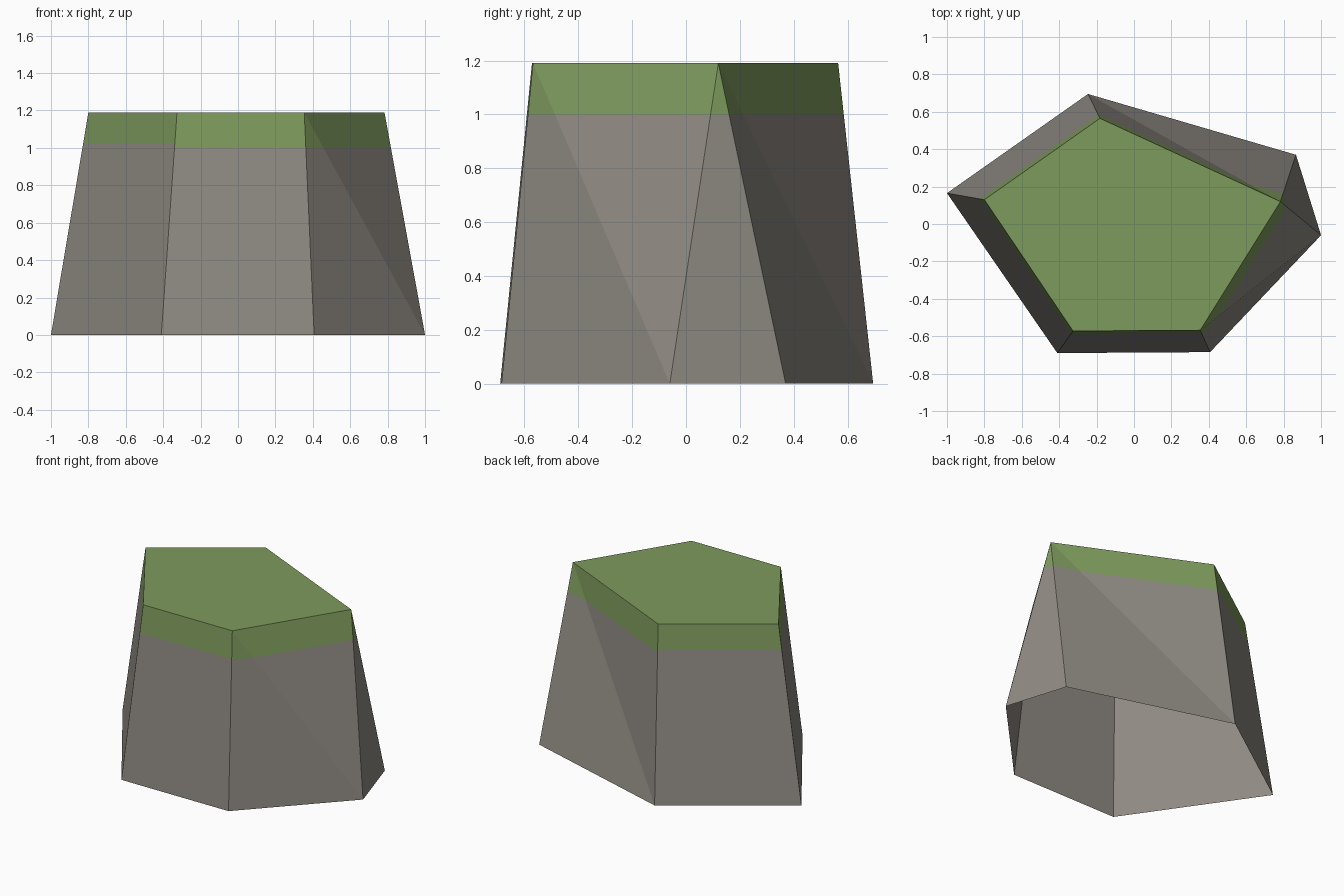
import bpy
import bmesh

if "Cube" in bpy.data.objects:
    bpy.data.objects.remove(bpy.data.objects["Cube"])

HEIGHT = 1.19
# Six-sided foot and five-sided top, both counter-clockwise seen from above
foot = [(-0.41, -0.69), (0.407, -0.685), (1.0, -0.06),
        (0.866, 0.37), (-0.246, 0.695), (-1.0, 0.165)]
crown = [(-0.326, -0.572), (0.354, -0.568), (0.783, 0.12),
         (-0.182, 0.565), (-0.80, 0.13)]


def material(name, color):
    mat = bpy.data.materials.new(name)
    mat.diffuse_color = (*color, 1.0)
    mat.use_nodes = True
    mat.node_tree.nodes["Principled BSDF"].inputs["Base Color"].default_value = mat.diffuse_color
    return mat


bm = bmesh.new()
low = [bm.verts.new((x, y, 0)) for x, y in foot]
top = [bm.verts.new((x, y, HEIGHT)) for x, y in crown]

# Grassy cap (the underside stays open)
bm.faces.new(top)

# Cliff walls: each split from upper left to lower right;
# two foot corners share the right-hand top corner
top_of = [0, 1, 2, 2, 3, 4]
for i in range(6):
    j = (i + 1) % 6
    a, b = top[top_of[i]], top[top_of[j]]
    bm.faces.new((low[i], low[j], a))
    if a is not b:
        bm.faces.new((a, low[j], b))
bm.normal_update()


# Grass line sits slightly higher on the left walls
def is_left(face):
    return face.normal.x < -0.3


def grass_line(face):
    return 1.025 if is_left(face) else 1.0


for left in (True, False):
    faces = [f for f in bm.faces if is_left(f) == left and f.normal.z < 0.9]
    edges = {e for f in faces for e in f.edges}
    verts = {v for f in faces for v in f.verts}
    bmesh.ops.bisect_plane(bm, geom=faces + list(edges) + list(verts), dist=1e-5,
                           plane_co=(0, 0, 1.025 if left else 1.0),
                           plane_no=(0, 0, 1))
    bm.normal_update()

# Green above the grass line, stone below
for f in bm.faces:
    zs = [v.co.z for v in f.verts]
    f.material_index = int((min(zs) + max(zs)) / 2 > grass_line(f))

mesh = bpy.data.meshes.new("grassy_rock")
bm.to_mesh(mesh)
bm.free()
mesh.materials.append(material("grey stone", (0.275, 0.254, 0.224)))
mesh.materials.append(material("grass green", (0.208, 0.323, 0.109)))
rock = bpy.data.objects.new("grassy_rock", mesh)
bpy.context.collection.objects.link(rock)
